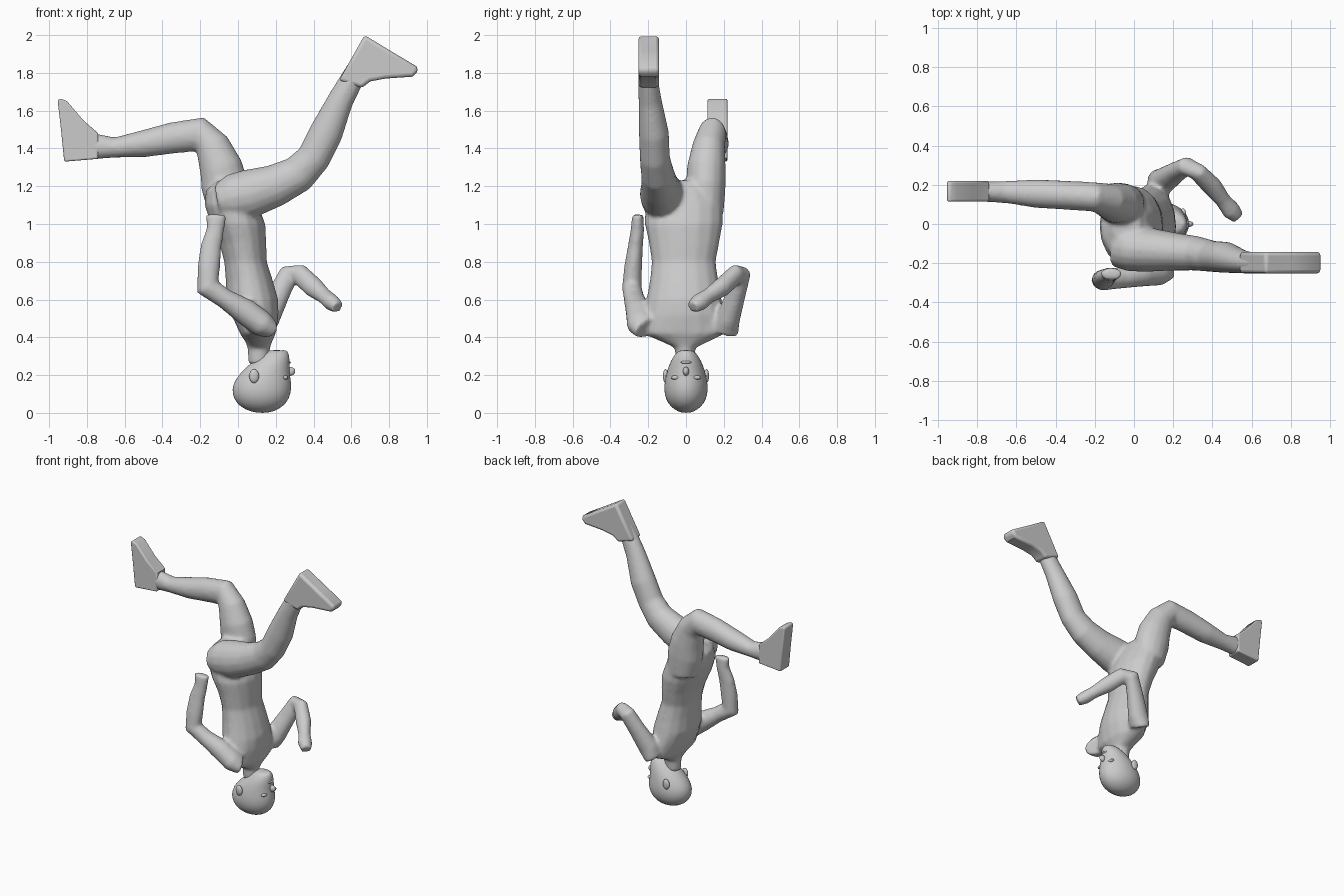
import bpy, bmesh, math
from mathutils import Vector


def new_object(name, bm, angle=40):
    bmesh.ops.recalc_face_normals(bm, faces=bm.faces)
    me = bpy.data.meshes.new(name)
    bm.to_mesh(me)
    bm.free()
    ob = bpy.data.objects.new(name, me)
    bpy.context.collection.objects.link(ob)
    for o in bpy.context.selected_objects:
        o.select_set(False)
    ob.select_set(True)
    bpy.context.view_layer.objects.active = ob
    bpy.ops.object.shade_smooth_by_angle(angle=math.radians(angle))
    return ob


def loft(bm, rings, level=False, n=16):
    """Closed tube through rings (x, y, z, half width sideways, half depth)."""
    pts = [Vector(r[:3]) for r in rings]
    loops = []
    for i, r in enumerate(rings):
        t = pts[min(i + 1, len(pts) - 1)] - pts[max(i - 1, 0)]
        t = Vector((0, 0, 1)) if level else t.normalized()
        side = Vector((0, 1, 0))
        side = (side - t * side.dot(t)).normalized()
        depth = t.cross(side)
        loops.append([bm.verts.new(pts[i] + side * r[3] * math.cos(a) + depth * r[4] * math.sin(a))
                      for a in (2 * math.pi * k / n for k in range(n))])
    for a, b in zip(loops, loops[1:]):
        for k in range(n):
            bm.faces.new((a[k], a[(k + 1) % n], b[(k + 1) % n], b[k]))
    bm.faces.new(loops[0][::-1])
    bm.faces.new(loops[-1])


def ball(name, loc, scale):
    bm = bmesh.new()
    bmesh.ops.create_uvsphere(bm, u_segments=16, v_segments=10, radius=1)
    bmesh.ops.scale(bm, vec=scale, verts=bm.verts)
    bmesh.ops.translate(bm, vec=loc, verts=bm.verts)
    return new_object(name, bm)


def foot(name, profile, y, half):
    bm = bmesh.new()
    f = bm.faces.new([bm.verts.new((x, y - half, z)) for x, z in profile])
    ext = bmesh.ops.extrude_face_region(bm, geom=[f])["geom"]
    vs = [v for v in ext if isinstance(v, bmesh.types.BMVert)]
    bmesh.ops.translate(bm, vec=(0, 2 * half, 0), verts=vs)
    ob = new_object(name, bm)
    m = ob.modifiers.new("round", "BEVEL")
    m.width, m.segments, m.limit_method = 0.018, 3, "ANGLE"
    m.angle_limit = math.radians(50)


# Torso and neck, upside down, chest towards +x
body = bmesh.new()
loft(body, [(.11, -.005, .26, .05, .055), (.11, -.005, .345, .055, .06),
            (.11, -.005, .375, .12, .07), (.105, -.01, .42, .22, .095),
            (.09, -.01, .52, .215, .125), (.075, -.01, .60, .2, .138),
            (.06, -.01, .70, .182, .125), (.04, -.012, .80, .17, .113),
            (.025, -.01, .90, .187, .125), (0, -.012, 1.0, .207, .145),
            (-.035, -.01, 1.1, .205, .142), (-.05, -.01, 1.18, .16, .12),
            (-.04, 0, 1.23, .09, .07)], level=True)
# Front leg
loft(body, [(-.1, -.115, 1.125, .1, .09), (-.03, -.125, 1.14, .115, .125),
            (.06, -.13, 1.16, .115, .13), (.2, -.14, 1.205, .098, .112),
            (.32, -.15, 1.265, .088, .1), (.4, -.165, 1.35, .08, .09),
            (.465, -.17, 1.48, .08, .09), (.54, -.19, 1.65, .062, .07),
            (.6, -.2, 1.76, .053, .063), (.66, -.2, 1.86, .045, .06)])
# Back leg
loft(body, [(-.045, .1, 1.06, .1, .11), (-.07, .105, 1.2, .105, .125),
            (-.09, .108, 1.3, .103, .115), (-.135, .12, 1.41, .087, .095),
            (-.2, .138, 1.475, .075, .092), (-.35, .147, 1.455, .074, .083),
            (-.5, .155, 1.425, .073, .072), (-.65, .163, 1.405, .057, .054),
            (-.75, .165, 1.41, .053, .068), (-.84, .17, 1.42, .048, .07)])
# Front arm, bent back with the hand at the hip
loft(body, [(.16, -.2, .45, .09, .055), (.12, -.235, .475, .082, .07),
            (.04, -.25, .535, .07, .07), (-.07, -.275, .605, .055, .053),
            (-.16, -.287, .665, .052, .064), (-.155, -.28, .77, .048, .06),
            (-.143, -.268, .88, .04, .056), (-.12, -.257, .97, .036, .047),
            (-.115, -.255, 1.05, .03, .057)])
# Back arm, folded forward with a closed hand
loft(body, [(.12, .2, .43, .08, .06), (.15, .222, .5, .065, .072),
            (.215, .265, .63, .052, .06), (.27, .295, .735, .048, .056),
            (.325, .265, .735, .045, .055), (.4, .19, .665, .05, .055),
            (.455, .12, .62, .04, .042), (.495, .07, .585, .05, .045),
            (.53, .035, .56, .035, .035)])
ob = new_object("body", body)
m = ob.modifiers.new("merge", "REMESH")
m.mode, m.voxel_size, m.use_smooth_shade = "VOXEL", 0.012, True
m = ob.modifiers.new("soften", "SMOOTH")
m.factor, m.iterations = 0.5, 6

# Feet
foot("front_foot", [(.535, 1.76), (.67, 2.0), (.81, 1.915), (.945, 1.835), (.955, 1.81),
                    (.925, 1.78), (.78, 1.77), (.70, 1.755), (.655, 1.72)], -.197, .055)
foot("back_foot", [(-.74, 1.345), (-.92, 1.33), (-.937, 1.5), (-.955, 1.655), (-.94, 1.665),
                   (-.905, 1.65), (-.82, 1.55), (-.74, 1.48)], .167, .052)

# Head, crown on the ground
head = bmesh.new()
loft(head, [(.13, 0, 0, .022, .03), (.125, 0, .015, .06, .085), (.124, 0, .05, .098, .134),
            (.124, 0, .1, .116, .157), (.128, 0, .15, .116, .157), (.138, 0, .2, .107, .137),
            (.162, 0, .25, .092, .112), (.188, 0, .29, .073, .085),
            (.2, 0, .32, .052, .068), (.205, 0, .333, .028, .045)], level=True, n=24)
ob = new_object("head", head, 60)
m = ob.modifiers.new("round", "SUBSURF")
m.levels = m.render_levels = 1

# Face details
ball("nose", (.275, 0, .22), (.028, .016, .024))
ball("lips", (.262, 0, .268), (.018, .03, .009))
ball("chin", (.24, 0, .312), (.026, .03, .02))
for s, side in ((-1, "front"), (1, "back")):
    ball(side + "_eye", (.25, s * .052, .187), (.016, .028, .012))
    ball(side + "_ear", (.085, s * .108, .195), (.026, .014, .037))
